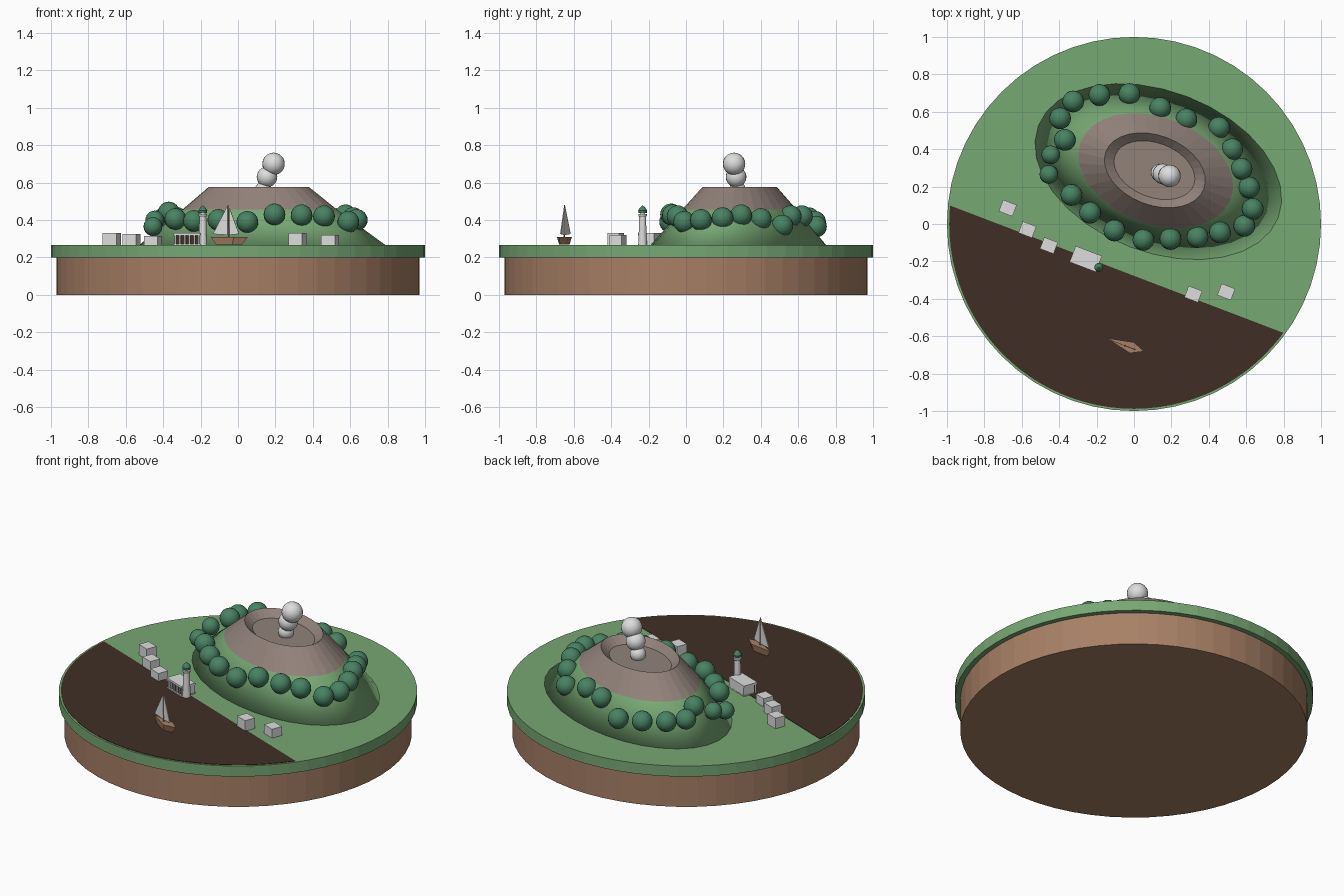
import bpy, bmesh, math
from mathutils import Matrix, Vector

cube = bpy.data.objects.get("Cube")
if cube:
    bpy.data.objects.remove(cube, do_unlink=True)

TILT = math.radians(-20.9)   # direction of the shoreline
GROUND = 0.265


def material(name, r, g, b):
    col = [(c / 255 / 12.92 if c < 11 else ((c / 255 + 0.055) / 1.055) ** 2.4) for c in (r, g, b)] + [1]
    m = bpy.data.materials.new(name)
    m.use_nodes = True
    m.diffuse_color = col
    bsdf = m.node_tree.nodes["Principled BSDF"]
    bsdf.inputs["Base Color"].default_value = col
    bsdf.inputs["Roughness"].default_value = 0.9
    return m


GRASS = material("grass_green", 119, 168, 116)
EARTH = material("earth_brown", 168, 128, 102)
SEA = material("dark_brown", 64, 47, 37)
ROCK = material("rock_grey", 146, 130, 122)
LEAF = material("leaf_green", 72, 130, 98)
WHITE = material("plaster_white", 222, 222, 222)


def place(x, y, z=GROUND):
    """Frame at a point, turned to follow the shore."""
    return Matrix.Translation((x, y, z)) @ Matrix.Rotation(TILT, 4, "Z")


def finish(name, bm, mat, frame=None, smooth=False):
    if frame:
        bm.transform(frame)
    bmesh.ops.recalc_face_normals(bm, faces=bm.faces)
    me = bpy.data.meshes.new(name)
    bm.to_mesh(me)
    bm.free()
    me.materials.append(mat)
    for p in me.polygons:
        p.use_smooth = smooth
    ob = bpy.data.objects.new(name, me)
    bpy.context.collection.objects.link(ob)
    return ob


def loft(name, rings, mat, frame=None, smooth=False, cap_start=True, cap_end=True):
    """Skin a list of equal-length point rings."""
    bm = bmesh.new()
    rows = [[bm.verts.new(p) for p in ring] for ring in rings]
    n = len(rows[0])
    for a, b in zip(rows, rows[1:]):
        for i in range(n):
            j = (i + 1) % n
            bm.faces.new((a[i], a[j], b[j], b[i]))
    if cap_start:
        bm.faces.new(rows[0][::-1])
    if cap_end:
        bm.faces.new(rows[-1])
    return finish(name, bm, mat, frame, smooth)


def ellipse(a, b, z, n=32, cx=0, cy=0):
    return [(cx + a * math.cos(2 * math.pi * i / n), cy + b * math.sin(2 * math.pi * i / n), z)
            for i in range(n)]


def turned(name, profile, mat, frame=None, n=16):
    return loft(name, [ellipse(r, r, z, n) for r, z in profile], mat, frame)


def box(name, size, mat, frame, offset=(0, 0, 0)):
    """Box standing on its frame."""
    bm = bmesh.new()
    bmesh.ops.create_cube(bm, size=1)
    lift = Vector(offset) + Vector((0, 0, size[2] / 2))
    bm.transform(Matrix.Translation(lift) @ Matrix.Diagonal((*size, 1)))
    return finish(name, bm, mat, frame)


def ball(name, x, y, z, r, mat):
    bm = bmesh.new()
    bmesh.ops.create_uvsphere(bm, u_segments=20, v_segments=12, radius=r)
    return finish(name, bm, mat, Matrix.Translation((x, y, z)), True)


# Round earth base with grass slab
turned("earth_base", [(0.97, 0), (0.97, 0.2)], EARTH, n=56)
turned("grass_slab", [(1, 0.2), (1, GROUND)], GRASS, n=56)

# Dark bay: disc cut along the shoreline
bm = bmesh.new()
bmesh.ops.create_cone(bm, cap_ends=True, segments=96, radius1=0.988, radius2=0.988, depth=0.003)
bmesh.ops.bisect_plane(bm, geom=bm.verts[:] + bm.edges[:] + bm.faces[:],
                       plane_co=(0, -0.277, 0), plane_no=(-math.sin(TILT), math.cos(TILT), 0),
                       clear_outer=True)
bmesh.ops.holes_fill(bm, edges=bm.edges)
finish("bay", bm, SEA, Matrix.Translation((0, 0, GROUND + 0.001)))

# Volcano: smooth grassy foot, faceted rock cone with shallow crater
hill = place(0.13, 0.28, 0)
rock_edge = ellipse(0.43, 0.285, 0.455, cx=-0.015)
loft("grassy_slope", [ellipse(0.687, 0.43, GROUND), rock_edge], GRASS, hill, smooth=True, cap_end=False)
loft("rock_cone", [rock_edge, ellipse(0.28, 0.186, 0.575, cx=-0.02),
                   ellipse(0.225, 0.145, 0.535, cx=-0.022)], ROCK, hill, cap_start=False)

# Smoke puffs
for i, puff in enumerate([(0.135, 0.275, 0.56, 0.045), (0.155, 0.268, 0.63, 0.055), (0.19, 0.257, 0.7, 0.06)]):
    ball(f"smoke_puff_{i + 1}", *puff, WHITE)

# Ring of round trees
TREES = [(-.185, .69, .39), (-.025, .695, .365), (.14, .62, .42), (.28, .56, .42), (.455, .515, .37),
         (.525, .4, .405), (.575, .295, .425), (.615, .195, .41), (.635, .08, .4), (.59, -.01, .39),
         (.46, -.045, .42), (.34, -.07, .425), (.195, -.08, .43), (.05, -.085, .39), (-.105, -.035, .4),
         (-.235, .06, .395), (-.335, .155, .405), (-.455, .265, .365), (-.445, .37, .4),
         (-.37, .45, .44), (-.395, .565, .41), (-.325, .655, .41)]
for i, (x, y, z) in enumerate(TREES):
    ball(f"tree_{i + 1}", x, y, z, 0.05 if x < -0.4 else 0.058, LEAF)

# Small houses along the shore
for i, (x, y, h) in enumerate([(-.675, .085, .065), (-.57, -.03, .06), (-.455, -.115, .05),
                               (.317, -.375, .065), (.493, -.363, .055)]):
    box(f"house_{i + 1}", (0.078, 0.066, h), WHITE, place(x, y))

# Hall with a columned front
hall = place(-0.258, -0.187)
box("hall_body", (0.145, 0.07, 0.055), WHITE, hall, (0, 0.01, 0))
box("hall_opening", (0.143, 0.006, 0.05), SEA, hall, (0, -0.028, 0.003))
box("hall_roof", (0.15, 0.092, 0.012), WHITE, hall, (0, 0, 0.053))
box("hall_step", (0.15, 0.092, 0.006), WHITE, hall)
for i in range(6):
    box(f"column_{i + 1}", (0.009, 0.009, 0.05), WHITE, hall, ((i - 2.5) * 0.027, -0.037, 0.005))

# Lighthouse with green cap
tower = place(-0.188, -0.232)
turned("lighthouse_tower", [(0.023, 0), (0.018, 0.15), (0.023, 0.158), (0.023, 0.166), (0.014, 0.168), (0.014, 0.175)],
       WHITE, tower)
turned("lighthouse_cap", [(0.022, 0.172), (0.024, 0.185), (0.015, 0.2), (0.002, 0.212)], LEAF, tower)

# Sailing boat: kite-shaped hull, mast and two sails
boat = place(-0.05, -0.65)
outline = [(-0.104, 0.003), (0.04, -0.028), (0.108, 0.008), (0.04, 0.034)]
loft("boat_hull", [[(x * s, y * s, z) for x, y in outline] for s, z in ((0.7, 0.004), (1, 0.045))], EARTH, boat)
turned("boat_mast", [(0.004, 0.04), (0.002, 0.215)], EARTH, boat, n=8)
for name, foot, tip in (("main_sail", -0.09, 0.212), ("fore_sail", 0.06, 0.2)):
    side = math.copysign(0.005, foot)
    corners = [(side, 0.055), (foot, 0.06), (side, tip)]
    loft(name, [[(x, y, z) for x, z in corners] for y in (-0.002, 0.002)], WHITE, boat)
